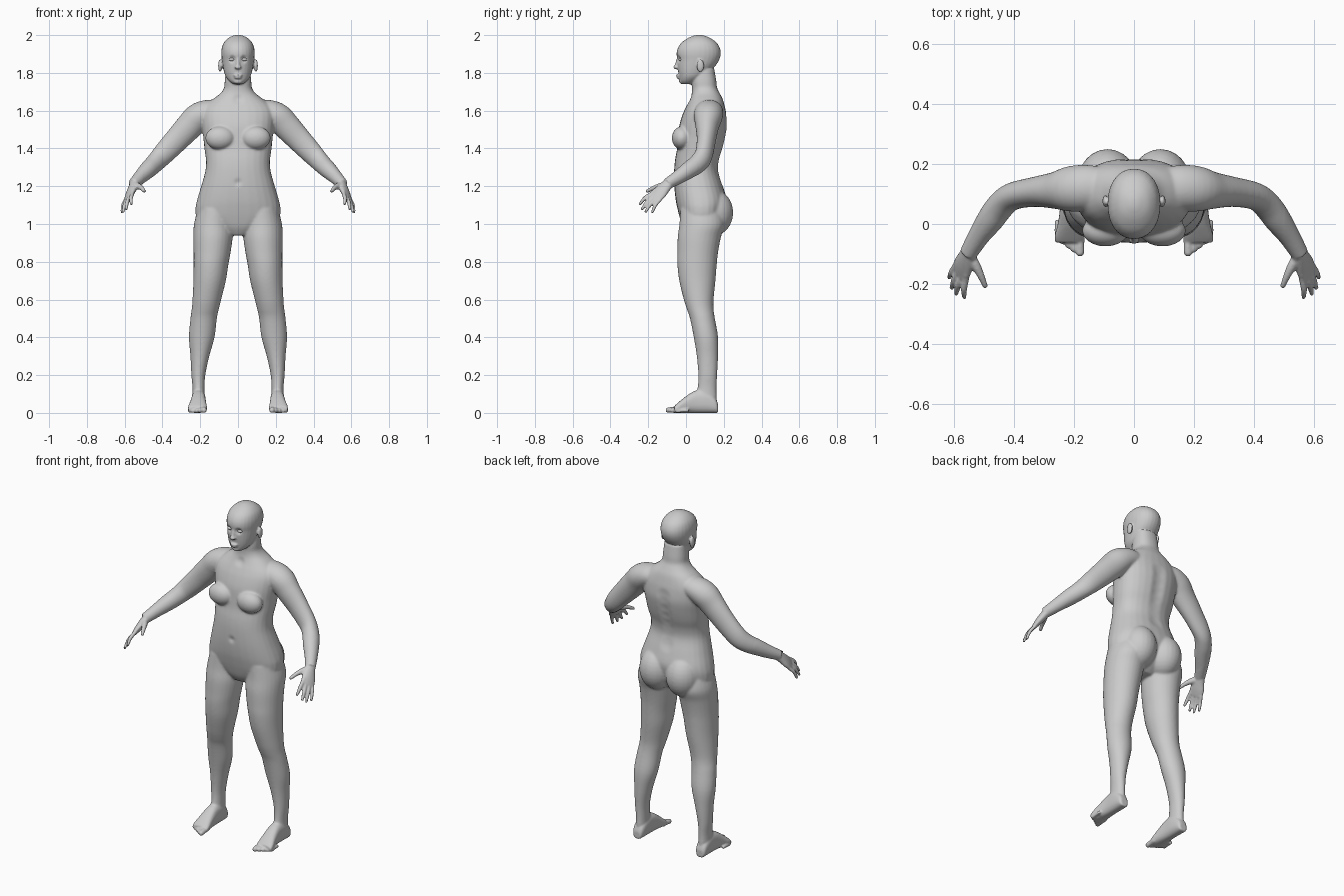
import bpy, bmesh, math
from mathutils import Vector as V, Matrix

bm = bmesh.new()
N = 28


def spline(rows, k=4):
    """Catmull-Rom interpolation of rows of numbers."""
    P = [rows[0]] + list(rows) + [rows[-1]]
    out = []
    for i in range(1, len(P) - 2):
        a, b, c, d = P[i - 1:i + 3]
        for j in range(k):
            t = j / k
            out.append([0.5 * (2 * q + (r - p) * t + (2 * p - 5 * q + 4 * r - s) * t * t
                               + (3 * q - p - 3 * r + s) * t ** 3)
                        for p, q, r, s in zip(a, b, c, d)])
    return out + [list(rows[-1])]


def loft(frames, power=2.0):
    """Skin closed superellipse rings given as (centre, half axis u, half axis v)."""
    e = 2 / power
    rings = []
    for c, u, v in frames:
        ring = []
        for i in range(N):
            a = 2 * math.pi * i / N
            x, y = math.cos(a), math.sin(a)
            ring.append(bm.verts.new(c + u * math.copysign(abs(x) ** e, x)
                                     + v * math.copysign(abs(y) ** e, y)))
        rings.append(ring)
    for r, s in zip(rings, rings[1:]):
        for i in range(N):
            j = (i + 1) % N
            bm.faces.new((r[i], r[j], s[j], s[i]))
    bm.faces.new(rings[0][::-1])
    bm.faces.new(rings[-1])


def column(rows, side=1, power=2.0):
    """Horizontal sections: z, x, front y, back y, half width."""
    loft([(V((side * x, (f + b) / 2, z)), V((w, 0, 0)), V((0, (b - f) / 2, 0)))
          for z, x, f, b, w in spline(rows)], power)


def tube(rows, side=1, ref=(0, 0, 1)):
    """Path points: x, y, z, radius along ref, radius across ref."""
    rows = spline(rows)
    pts = [V((side * r[0], r[1], r[2])) for r in rows]
    ref = V((side * ref[0], ref[1], ref[2]))
    frames = []
    for i, r in enumerate(rows):
        t = (pts[min(i + 1, len(pts) - 1)] - pts[max(i - 1, 0)]).normalized()
        u = (ref - t * ref.dot(t)).normalized()
        frames.append((pts[i], u * r[3], t.cross(u) * r[4]))
    loft(frames)


def ball(c, r, side=1):
    m = Matrix.Translation((side * c[0], c[1], c[2])) @ Matrix.Diagonal((*r, 1))
    bmesh.ops.create_uvsphere(bm, u_segments=24, v_segments=16, radius=1, matrix=m)


# torso and neck
column([(.94, 0, .01, .12, .06), (.98, 0, -.015, .165, .14), (1.03, 0, -.032, .195, .215),
        (1.08, 0, -.045, .21, .225), (1.13, 0, -.055, .215, .216), (1.2, 0, -.062, .196, .195),
        (1.28, 0, -.063, .172, .173), (1.34, 0, -.058, .176, .17), (1.4, 0, -.047, .195, .178),
        (1.46, 0, -.042, .21, .184), (1.52, 0, -.036, .219, .192), (1.58, 0, -.018, .214, .195),
        (1.62, 0, 0, .206, .18), (1.66, 0, .02, .195, .135), (1.69, 0, .03, .18, .095),
        (1.72, 0, .032, .165, .074), (1.76, 0, .03, .16, .07), (1.82, 0, .04, .15, .064)], 1, 2.3)

# head
column([(1.74, 0, -.02, .03, .024), (1.755, 0, -.032, .06, .045), (1.78, 0, -.037, .1, .065),
        (1.81, 0, -.042, .13, .075), (1.84, 0, -.045, .158, .081), (1.87, 0, -.046, .176, .085),
        (1.9, 0, -.05, .184, .088), (1.93, 0, -.044, .18, .086), (1.96, 0, -.024, .162, .075),
        (1.985, 0, .012, .128, .051), (1.998, 0, .045, .095, .022), (2.001, 0, .065, .075, .005)], 1, 2.15)

# nose, lips and chin
tube([(0, -.04, 1.88, .008, .007), (0, -.048, 1.85, .009, .009), (0, -.053, 1.832, .011, .012)], 1, (0, 1, 0))
ball((0, -.05, 1.83), (.018, .017, .011))
ball((0, -.039, 1.787), (.024, .014, .006))
ball((0, -.037, 1.775), (.02, .014, .007))
ball((0, -.02, 1.756), (.026, .017, .015))

S = V((.53, .71, -.46))      # direction across the knuckles
K = V((.577, -.16, 1.145))   # middle of the knuckles
tips = [(.565, -.243, 1.107), (.592, -.232, 1.08), (.607, -.213, 1.066), (.615, -.178, 1.064)]

for s in (1, -1):
    # eye and ear
    ball((.095, .076, 1.838), (.01, .02, .034), s)
    # breast and buttock
    ball((.095, -.022, 1.455), (.078, .053, .062), s)
    ball((.088, .14, 1.06), (.1, .11, .125), s)
    # shoulder and arm
    tube([(.08, .125, 1.6, .05, .06), (.15, .122, 1.595, .064, .075), (.21, .117, 1.567, .074, .076),
          (.26, .112, 1.515, .072, .062), (.33, .107, 1.44, .065, .05), (.405, .092, 1.36, .057, .046),
          (.445, .06, 1.318, .051, .047), (.478, .015, 1.286, .046, .045),
          (.518, -.042, 1.247, .037, .036), (.553, -.1, 1.212, .029, .029)], s)
    # palm
    tube([(.543, -.083, 1.222, .028, .024), (.557, -.115, 1.192, .035, .022),
          (.57, -.142, 1.163, .042, .018), (.58, -.168, 1.138, .041, .011)], s, S)
    # fingers
    for i, tip in enumerate(tips):
        a = K + S * (.022 * i - .033)
        b = V(tip)
        m = (a + b) / 2 + V((.004, -.004, .004))
        r = .0105 if i < 3 else .0095
        tube([(*(a - (b - a) * .3), r, r), (*a, r, r), (*m, r, r), (*b, .0075, .0075)], s, S)
        ball(b, (.0077,) * 3, s)
    # thumb
    tube([(.548, -.105, 1.205, .02, .018), (.528, -.137, 1.2, .017, .016),
          (.51, -.172, 1.19, .012, .012), (.496, -.205, 1.174, .009, .009)], s, S)
    ball((.496, -.205, 1.174), (.0092,) * 3, s)
    # leg
    column([(1.08, .12, -.03, .19, .092), (1.0, .13, -.035, .205, .103), (.93, .132, -.044, .185, .104),
            (.85, .137, -.046, .17, .098), (.785, .143, -.046, .163, .092), (.7, .15, -.036, .156, .086),
            (.6, .165, -.012, .146, .076), (.55, .173, .004, .146, .072), (.5, .182, .021, .153, .07),
            (.4, .192, .041, .17, .068), (.3, .202, .057, .17, .05), (.2, .21, .065, .165, .037),
            (.13, .209, .061, .162, .032), (.05, .209, .05, .163, .033)], s)
    # foot
    foot = spline([(.17, .21, .022, .045), (.155, .21, .032, .08), (.11, .209, .037, .12), (.05, .209, .038, .118),
                   (0, .211, .043, .088), (-.04, .214, .05, .056), (-.062, .214, .049, .036)])
    loft([(V((s * x, y, h / 2)), V((w, 0, 0)), V((0, 0, h / 2))) for y, x, w, h in foot], 2.5)
    # toes
    for i in range(5):
        x, y, r = .18 + .019 * i, -.094 + .012 * i, .0145 - .0014 * i
        tube([(x, y + .06, r + .004, r, r), (x, y + .03, r + .004, r, r), (x, y, r, r, r)], s)
        ball((x, y, r), (r, r, r), s)

bmesh.ops.recalc_face_normals(bm, faces=bm.faces[:])
mesh = bpy.data.meshes.new("body")
bm.to_mesh(mesh)
bm.free()
body = bpy.data.objects.new("body", mesh)
bpy.context.collection.objects.link(body)

# fuse all parts into one skin
mod = body.modifiers.new("fuse", 'REMESH')
mod.mode = 'VOXEL'
mod.voxel_size = .0052
dg = bpy.context.evaluated_depsgraph_get()
body.data = bpy.data.meshes.new_from_object(body.evaluated_get(dg))
body.modifiers.clear()

# soft dents: eye sockets, mouth, navel, collar, spine groove (centre, radius, push)
dents = [((.033, -.045, 1.872), .026, (0, .012, 0)), ((-.033, -.045, 1.872), .026, (0, .012, 0)),
         ((0, -.062, 1.22), .025, (0, .008, 0)), ((0, .025, 1.655), .035, (0, .008, 0))]
dents += [((0, .205, 1.24 + .05 * i), .055, (0, -.008, 0)) for i in range(7)]
dents = [(V(c), r, V(d)) for c, r, d in dents]
soft, fine = [], []
for v in body.data.vertices:
    p = v.co.copy()
    for c, r, d in dents:
        q = (p - c).length_squared / (r * r)
        if q < 1:
            v.co += d * (1 - q) ** 2
    (soft if .1 < p.z < 1.7 and p.y > -.085 and abs(p.x) < .5 else fine).append(v.index)
for name, ids, n in (("limbs_and_torso", soft, 16), ("details", fine, 2)):
    body.vertex_groups.new(name=name).add(ids, 1, 'REPLACE')
    sm = body.modifiers.new("smooth_" + name, 'SMOOTH')
    sm.factor, sm.iterations, sm.vertex_group = .5, n, name
body.data.shade_smooth()

# eyeballs
for s, name in ((1, "left_eye"), (-1, "right_eye")):
    bpy.ops.mesh.primitive_uv_sphere_add(segments=20, ring_count=12, radius=1, location=(s * .033, -.027, 1.871))
    eye = bpy.context.object
    eye.name = name
    eye.scale = (.016, .0125, .009)
    eye.data.shade_smooth()
